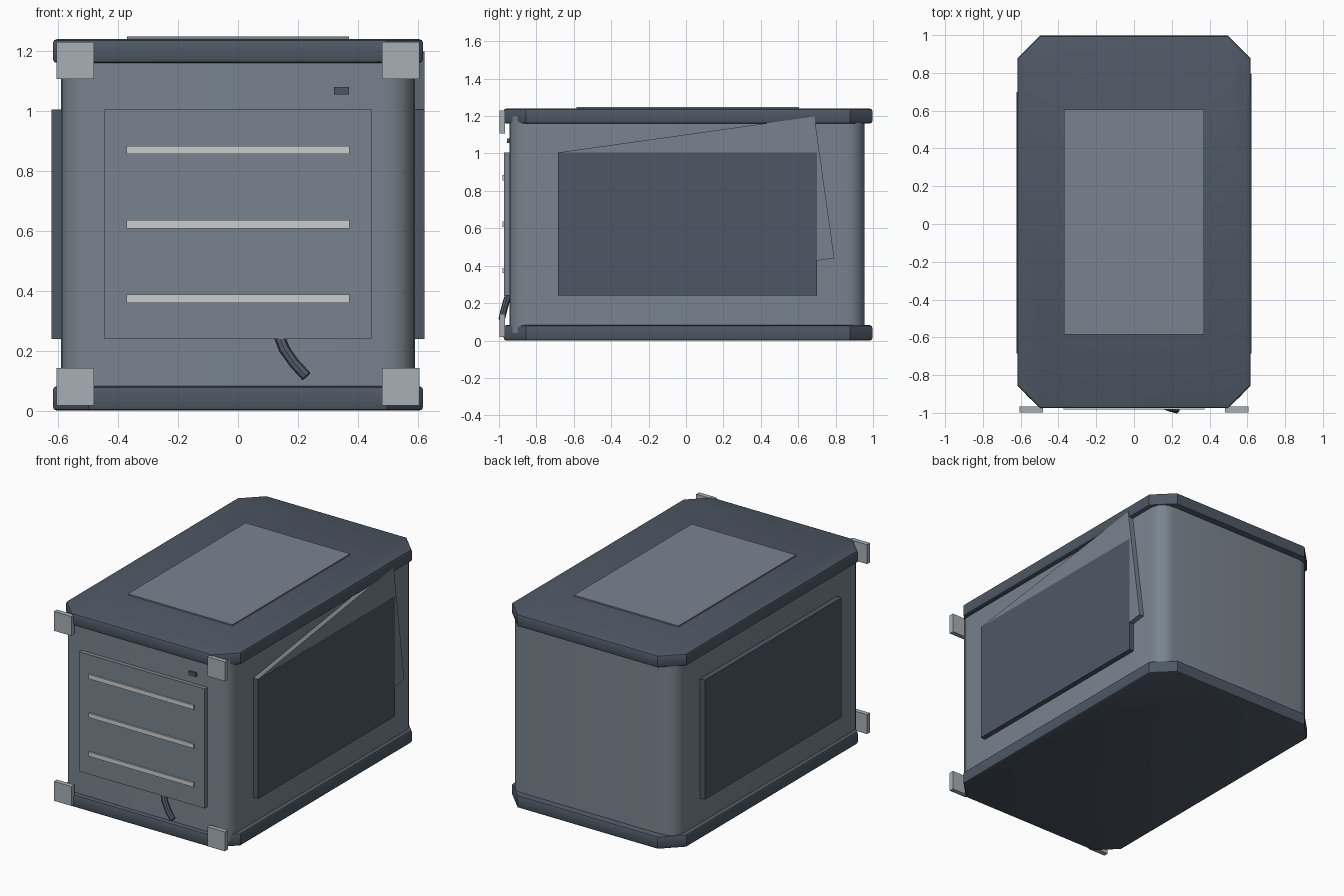
import bpy, bmesh, math
from mathutils import Matrix, Vector

cube = bpy.data.objects.get("Cube")
if cube:
    bpy.data.objects.remove(cube, do_unlink=True)


def material(name, rgb):
    m = bpy.data.materials.new(name)
    m.use_nodes = True
    col = [(c / 255) ** 2.2 for c in rgb] + [1]
    m.diffuse_color = col
    m.node_tree.nodes["Principled BSDF"].inputs["Base Color"].default_value = col
    return m


GREY = material("slate grey", (120, 131, 141))
DARK = material("dark slate", (79, 89, 101))
STEEL = material("light steel", (165, 173, 180))
PALE = material("pale grey", (200, 204, 206))


def finish(bm, name, mat, smooth=False):
    bmesh.ops.recalc_face_normals(bm, faces=bm.faces)
    me = bpy.data.meshes.new(name)
    bm.to_mesh(me)
    bm.free()
    me.materials.append(mat)
    ob = bpy.data.objects.new(name, me)
    bpy.context.collection.objects.link(ob)
    if smooth:
        bpy.ops.object.select_all(action="DESELECT")
        ob.select_set(True)
        bpy.context.view_layer.objects.active = ob
        bpy.ops.object.shade_smooth_by_angle(angle=math.radians(35))
    return ob


def box_mesh(lo, hi):
    bm = bmesh.new()
    bmesh.ops.create_cube(bm, size=1)
    for v in bm.verts:
        v.co = [a + (c + 0.5) * (b - a) for a, b, c in zip(lo, hi, v.co)]
    return bm


def box(name, lo, hi, mat):
    return finish(box_mesh(lo, hi), name, mat)


def cornered(name, lo, hi, corner, segments, mat, rim=0):
    """Block with cut or rounded upright corners and an optional soft rim."""
    bm = box_mesh(lo, hi)
    upright = [e for e in bm.edges
               if abs(e.verts[0].co.z - e.verts[1].co.z) > 0.01]
    bmesh.ops.bevel(bm, geom=upright, offset=corner, segments=segments,
                    profile=0.5, affect="EDGES")
    if rim:
        level = [e for e in bm.edges
                 if abs(e.verts[0].co.z - e.verts[1].co.z) < 0.001]
        bmesh.ops.bevel(bm, geom=level, offset=rim, segments=2,
                        profile=0.5, affect="EDGES")
    return finish(bm, name, mat, True)


# Main body and the two chamfered trims
cornered("body", (-0.59, -0.945, 0.04), (0.59, 0.955, 1.2), 0.1, 5, GREY)
for name, z0, z1 in (("bottom_trim", 0, 0.082), ("top_trim", 1.16, 1.24)):
    cornered(name, (-0.618, -0.975, z0), (0.618, 0.997, z1), 0.12, 1, DARK, 0.014)

# Top plate and front panel with its slats
box("top_plate", (-0.37, -0.585, 1.235), (0.37, 0.605, 1.248), GREY)
box("front_panel", (-0.445, -0.972, 0.24), (0.445, -0.93, 1.005), GREY)
for i in range(3):
    z = 0.374 + 0.248 * i
    box("front_slat", (-0.372, -0.982, z - 0.014), (0.372, -0.965, z + 0.014), PALE)
box("indicator", (0.32, -0.956, 1.055), (0.37, -0.94, 1.08), DARK)

# Corner brackets
for side in (-1, 1):
    for z in (0.08, 1.168):
        x = 0.543 * side
        box("corner_bracket", (x - 0.062, -0.997, z - 0.062),
            (x + 0.062, -0.967, z + 0.062), STEEL)

# Side panels
for side, name in ((-1, "right_panel"), (1, "left_panel")):
    xs = sorted((0.58 * side, 0.623 * side))
    box(name, (xs[0], -0.685, 0.24), (xs[1], 0.7, 1.005), DARK)

# Loose panel swung about its upper front corner
bm = box_mesh((0.59, -0.685, 0.24), (0.622, 0.7, 1.005))
bmesh.ops.rotate(bm, verts=bm.verts, cent=Vector((0.6, -0.685, 1.005)),
                 matrix=Matrix.Rotation(math.radians(8.0), 3, "X"))
finish(bm, "loose_panel", GREY)

# Curved pull handle below the front panel
path = ((0.135, -0.945, 0.255), (0.155, -0.962, 0.205),
        (0.188, -0.975, 0.158), (0.228, -0.985, 0.115))
bm = bmesh.new()
rings = []
for i, p in enumerate(path):
    along = (Vector(path[min(i + 1, 3)]) - Vector(path[max(i - 1, 0)])).normalized()
    u = along.cross(Vector((0, 1, 0))).normalized()
    w = along.cross(u)
    rings.append([bm.verts.new(Vector(p) + 0.018 * (math.cos(a) * u + math.sin(a) * w))
                  for a in (math.tau * k / 8 for k in range(8))])
for a, b in zip(rings, rings[1:]):
    for k in range(8):
        n = (k + 1) % 8
        bm.faces.new((a[k], a[n], b[n], b[k]))
bm.faces.new(rings[0])
bm.faces.new(rings[-1])
finish(bm, "pull_handle", DARK, True)
